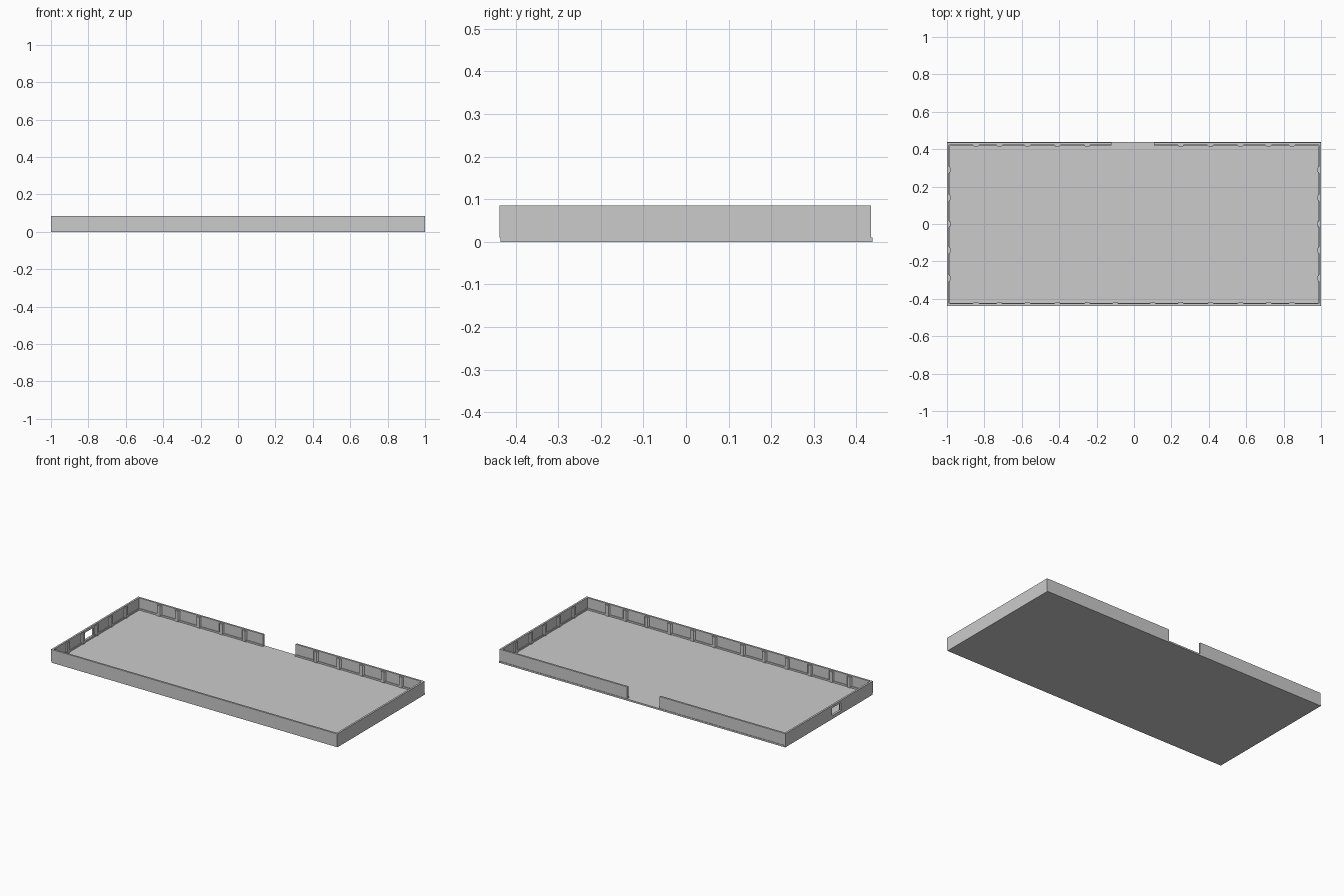
import bpy, bmesh

if "Cube" in bpy.data.objects:
    bpy.data.objects.remove(bpy.data.objects["Cube"])

X, Y0, Y1 = 1.0, -0.4375, 0.4345      # outer faces of the walls
Z0, Z1, T = 0.01, 0.085, 0.012        # wall base, wall top, wall thickness
GAP = (-0.12, 0.107)                  # opening in the back wall


def finish(name, bm):
    bmesh.ops.recalc_face_normals(bm, faces=bm.faces)
    me = bpy.data.meshes.new(name)
    bm.to_mesh(me)
    bm.free()
    ob = bpy.data.objects.new(name, me)
    bpy.context.collection.objects.link(ob)
    return ob


def box(name, x0, x1, y0, y1, z0, z1):
    bm = bmesh.new()
    bmesh.ops.create_cube(bm, size=1)
    for v in bm.verts:
        v.co = [(a + b) / 2 + c * (b - a) for c, a, b in
                zip(v.co, (x0, y0, z0), (x1, y1, z1))]
    return finish(name, bm)


def prism(name, outline, z0, z1):
    bm = bmesh.new()
    face = bm.faces.new([bm.verts.new((x, y, z0)) for x, y in outline])
    new = bmesh.ops.extrude_face_region(bm, geom=[face])["geom"]
    verts = [g for g in new if isinstance(g, bmesh.types.BMVert)]
    bmesh.ops.translate(bm, verts=verts, vec=(0, 0, z1 - z0))
    return finish(name, bm)


def c_frame(name, t, z0, z1):
    # rectangular rim in one piece, open at the back gap
    a, b = GAP
    prism(name, [(b, Y1), (X, Y1), (X, Y0), (-X, Y0), (-X, Y1), (a, Y1),
                 (a, Y1 - t), (-X + t, Y1 - t), (-X + t, Y0 + t),
                 (X - t, Y0 + t), (X - t, Y1 - t), (b, Y1 - t)], z0, z1)
    return bpy.data.objects[name]


# Base plate
box("base_plate", -X, X, -0.435, 0.4375, 0, Z0)

# Perimeter wall and the small step at its foot
wall = c_frame("perimeter_wall", T, Z0, Z1)
foot = c_frame("wall_foot", T + 0.004, Z0, 0.02)

# Port through the left wall
cutter = box("port_cutter", -1.05, -0.95, -0.12, -0.03, 0.021, 0.07)
cutter.hide_render = True
cutter.hide_viewport = True
mod = wall.modifiers.new("port", 'BOOLEAN')
mod.object = cutter
mod.operation = 'DIFFERENCE'
mod.solver = 'EXACT'

# Inner ribs: tapered strips standing against the wall
W, N, D = 0.018, 0.010, 0.008         # half width at wall, at tip, depth
profile = [(-W, -0.001), (-N, D), (N, D), (W, -0.001)]
for x in (0.1, 0.25, 0.41, 0.57, 0.72, 0.845):
    for s in (-1, 1):
        prism("front_rib", [(s * x + u, Y0 + T + d) for u, d in profile], Z0, 0.078)
        if x > 0.2:
            prism("back_rib", [(s * x + u, Y1 - T - d) for u, d in profile], Z0, 0.078)
for y in (-0.29, -0.14, 0, 0.14, 0.29):
    for s in (-1, 1):
        prism("side_rib", [(s * (X - T - d), y + u) for u, d in profile], Z0, 0.078)
